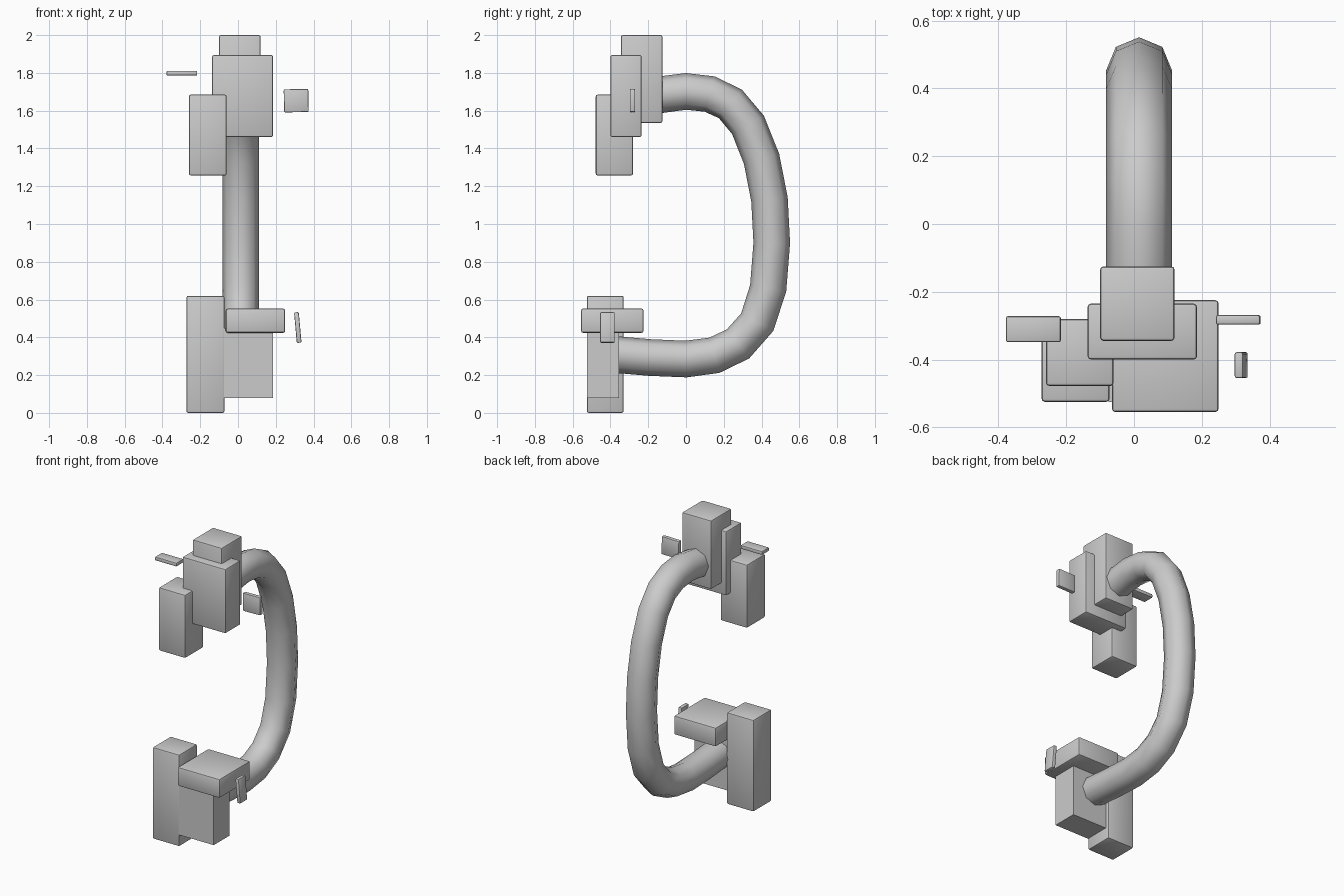
import bpy, bmesh, math
from mathutils import Vector, Matrix

if "Cube" in bpy.data.objects:
    bpy.data.objects.remove(bpy.data.objects["Cube"])


def finish(name, bm, angle=30):
    bmesh.ops.recalc_face_normals(bm, faces=bm.faces)
    me = bpy.data.meshes.new(name)
    bm.to_mesh(me)
    bm.free()
    ob = bpy.data.objects.new(name, me)
    bpy.context.collection.objects.link(ob)
    bpy.ops.object.select_all(action='DESELECT')
    bpy.context.view_layer.objects.active = ob
    ob.select_set(True)
    bpy.ops.object.shade_smooth_by_angle(angle=math.radians(angle))
    return ob


def block(name, x, y, z, bevel=0.01, tilt=0.0):
    """Box from (min, max) extents, optional rounded edges and tilt about y."""
    lo, hi = Vector((x[0], y[0], z[0])), Vector((x[1], y[1], z[1]))
    bm = bmesh.new()
    bmesh.ops.create_cube(bm, size=1)
    bmesh.ops.scale(bm, vec=hi - lo, verts=bm.verts)
    if bevel:
        bmesh.ops.bevel(bm, geom=bm.edges[:], offset=bevel, segments=2,
                        profile=0.5, affect='EDGES')
    bmesh.ops.rotate(bm, matrix=Matrix.Rotation(tilt, 3, 'Y'), verts=bm.verts)
    ob = finish(name, bm)
    ob.location = (lo + hi) / 2
    return ob


def tube(name, path, x, radius, sides=8):
    """Sweep a round section along a path lying in the y-z plane."""
    pts = [Vector((x, y, z)) for y, z in path]
    bm = bmesh.new()
    rings = []
    for i, p in enumerate(pts):
        t = (pts[min(i + 1, len(pts) - 1)] - pts[max(i - 1, 0)]).normalized()
        side = Vector((1, 0, 0))
        out = side.cross(t)
        rings.append([bm.verts.new(p + radius * (side * math.cos(a) + out * math.sin(a)))
                      for a in (2 * math.pi * k / sides for k in range(sides))])
    for a, b in zip(rings, rings[1:]):
        for k in range(sides):
            n = (k + 1) % sides
            bm.faces.new((a[k], a[n], b[n], b[k]))
    bm.faces.new(rings[0])
    bm.faces.new(rings[-1])
    return finish(name, bm, 60)


# Upper cluster
block("upper_rear_block", (-0.10, 0.12), (-0.345, -0.125), (1.535, 2.0))
block("upper_front_block", (-0.137, 0.186), (-0.40, -0.235), (1.46, 1.895))
block("upper_side_block", (-0.26, -0.06), (-0.478, -0.28), (1.257, 1.685))
block("upper_left_tab", (-0.378, -0.216), (-0.349, -0.272), (1.786, 1.811), 0.006)
block("upper_right_tab", (0.243, 0.373), (-0.297, -0.269), (1.592, 1.714), 0.006, -0.02)

# Lower cluster
block("lower_side_block", (-0.273, -0.072), (-0.525, -0.33), (0.0, 0.62))
block("lower_cap", (-0.065, 0.25), (-0.555, -0.225), (0.424, 0.552))
block("lower_body", (-0.075, 0.186), (-0.525, -0.355), (0.08, 0.45), 0)
block("lower_right_tab", (0.304, 0.329), (-0.455, -0.378), (0.371, 0.533), 0.006, -0.09)

# Curved hose joining the clusters
tube("hose", [(-0.24, 1.67), (-0.13, 1.685), (0.0, 1.702), (0.125, 1.688),
              (0.235, 1.636), (0.328, 1.525), (0.40, 1.345), (0.442, 1.13),
              (0.454, 0.90), (0.435, 0.66), (0.377, 0.48), (0.275, 0.365),
              (0.15, 0.305), (0.0, 0.285), (-0.19, 0.293), (-0.42, 0.313)],
     0.015, 0.097)
